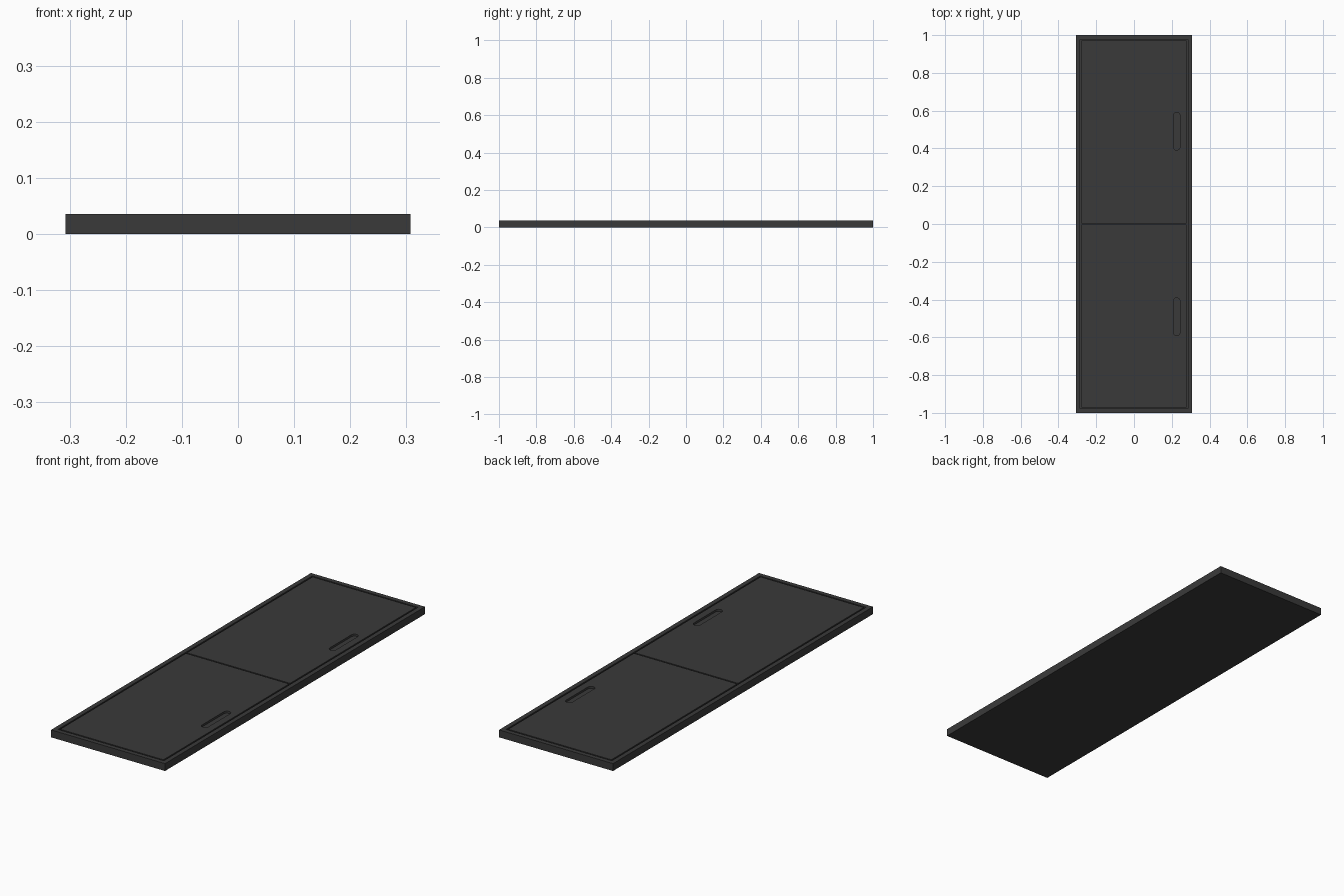
import bpy, bmesh, math

if "Cube" in bpy.data.objects:
    bpy.data.objects.remove(bpy.data.objects["Cube"])

W, L, H = 0.307, 1.0, 0.036      # half width, half length, height
RIM, GAP = 0.022, 0.007          # frame width, groove width
FLOOR = 0.022                    # top of the backing inside the grooves

mat = bpy.data.materials.new("dark_grey")
mat.diffuse_color = (0.042, 0.042, 0.042, 1)
mat.use_nodes = True
mat.node_tree.nodes["Principled BSDF"].inputs["Base Color"].default_value = mat.diffuse_color


def prism(name, pts, z0, z1):
    """Extrude a flat outline from z0 to z1."""
    bm = bmesh.new()
    face = bm.faces.new([bm.verts.new((x, y, z0)) for x, y in pts])
    ext = bmesh.ops.extrude_face_region(bm, geom=[face])
    for v in ext["geom"]:
        if isinstance(v, bmesh.types.BMVert):
            v.co.z = z1
    bmesh.ops.recalc_face_normals(bm, faces=bm.faces)
    me = bpy.data.meshes.new(name)
    bm.to_mesh(me)
    bm.free()
    ob = bpy.data.objects.new(name, me)
    bpy.context.collection.objects.link(ob)
    me.materials.append(mat)
    return ob


def rect(x0, x1, y0, y1):
    return [(x0, y0), (x1, y0), (x1, y1), (x0, y1)]


def capsule(cx, cy, r, half, n=10):
    """Outline of a slot with round ends, long axis along y."""
    pts = []
    for s, a0 in ((1, 0), (-1, math.pi)):
        for i in range(n + 1):
            a = a0 + math.pi * i / n
            pts.append((cx + r * math.cos(a), cy + s * (half - r) + r * math.sin(a)))
    return pts


def cut(ob, cutter):
    mod = ob.modifiers.new("cut", 'BOOLEAN')
    mod.operation = 'DIFFERENCE'
    mod.solver = 'EXACT'
    mod.object = cutter
    bpy.context.view_layer.objects.active = ob
    bpy.ops.object.modifier_apply(modifier=mod.name)
    bpy.data.objects.remove(cutter)


# Outer frame with its solid back
frame = prism("frame", rect(-W, W, -L, L), 0, H)
cut(frame, prism("frame_cutter", rect(-W + RIM, W - RIM, -L + RIM, L - RIM), FLOOR, H + 0.02))

# Two doors, each with a recessed slot handle
dx, dy = W - RIM - GAP, L - RIM - GAP
for name, s in (("upper", 1), ("lower", -1)):
    y0, y1 = sorted((s * GAP / 2, s * dy))
    door = prism(name + "_door", rect(-dx, dx, y0, y1), FLOOR, H)
    cut(door, prism("slot_cutter", capsule(0.226, s * 0.491, 0.017, 0.1), H - 0.01, H + 0.02))
